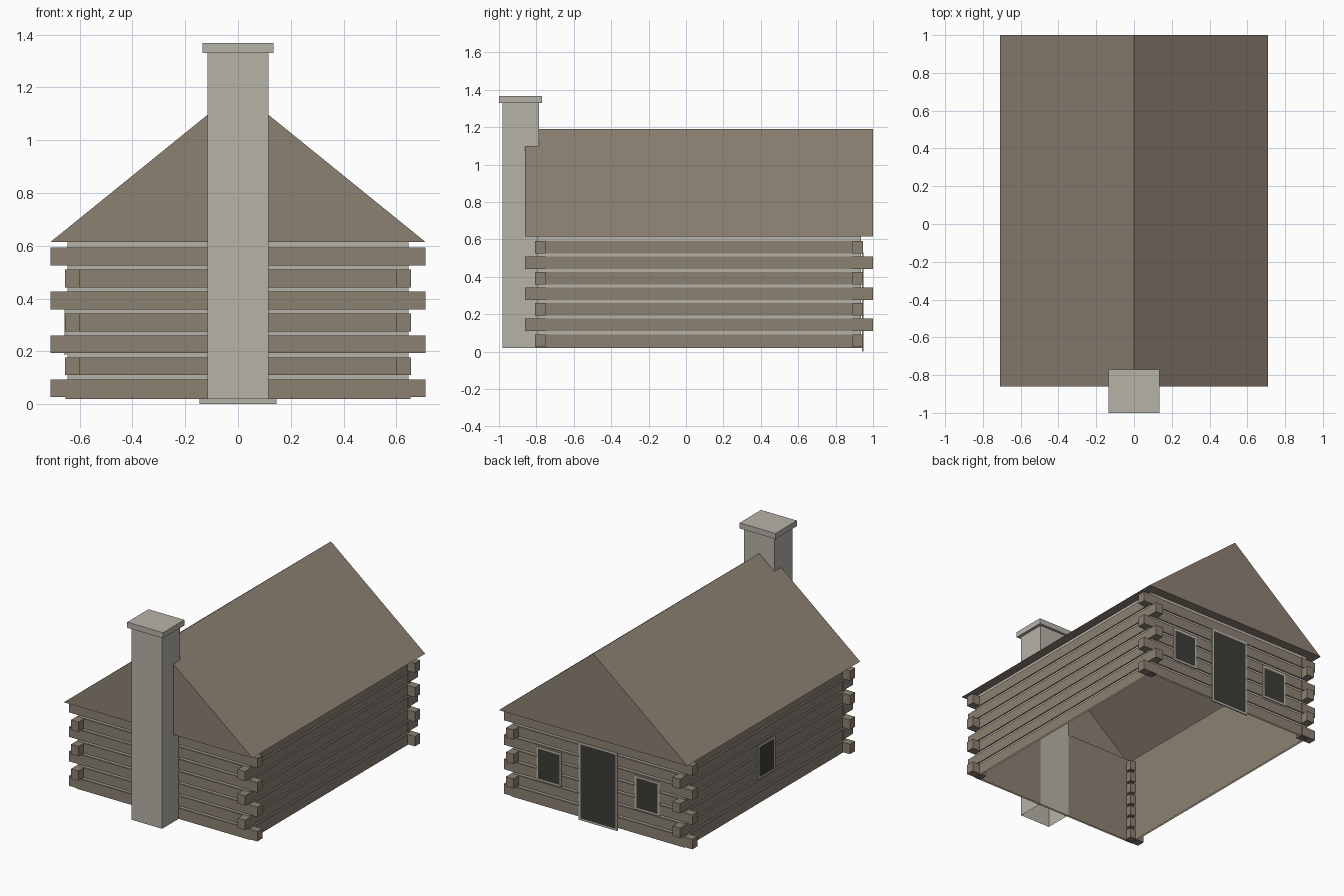
import bpy, bmesh

if "Cube" in bpy.data.objects:
    bpy.data.objects.remove(bpy.data.objects["Cube"])

YC = 0.07                      # middle of the house along its length
HX, HY = 0.646, 0.866          # half width and half length of the walls
EX, EY = 0.71, 0.93            # half width and half length of the eaves
EAVE, RIDGE = 0.615, 1.19
PITCH, LOG_H = 0.0833, 0.067   # log spacing and log height
LEVELS = 7


def material(name, r, g, b):
    m = bpy.data.materials.new(name)
    m.use_nodes = True
    m.diffuse_color = (r, g, b, 1)
    m.node_tree.nodes["Principled BSDF"].inputs["Base Color"].default_value = (r, g, b, 1)
    return m


BROWN = material("brown timber", 0.265, 0.22, 0.17)
STONE = material("pale stone", 0.47, 0.45, 0.395)
DARK = material("dark opening", 0.045, 0.046, 0.037)


def finish(name, bm, *mats):
    mesh = bpy.data.meshes.new(name)
    bm.to_mesh(mesh)
    bm.free()
    for m in mats:
        mesh.materials.append(m)
    obj = bpy.data.objects.new(name, mesh)
    bpy.context.collection.objects.link(obj)
    return obj


def add_box(bm, x0, x1, y0, y1, z0, z1):
    verts = bmesh.ops.create_cube(bm, size=1)["verts"]
    for v in verts:
        v.co = (x1 if v.co.x > 0 else x0, y1 if v.co.y > 0 else y0, z1 if v.co.z > 0 else z0)
    return verts


def loop(bm, hx, hy, z):
    return [bm.verts.new((sx * hx, YC + sy * hy, z))
            for sx, sy in ((-1, -1), (1, -1), (1, 1), (-1, 1))]


def bridge(bm, a, b, index=0):
    for i in range(4):
        j = (i + 1) % 4
        bm.faces.new((a[i], a[j], b[j], b[i])).material_index = index


# Log walls: stacked loops, logs proud of the pale filling between them
bm = bmesh.new()
profile = []
for i in range(LEVELS):
    z = 0.026 + i * PITCH
    low = 0.02 if i == 0 else z
    profile += [(0.007, low, 0), (0.007, z + LOG_H, 0), (0, z + LOG_H, 1)]
    profile.append((0, z + PITCH if i < LEVELS - 1 else EAVE, 0))
rings = [loop(bm, HX + o, HY + o, z) for o, z, _ in profile]
for a, b, p in zip(rings, rings[1:], profile):
    bridge(bm, a, b, p[2])
finish("log_walls", bm, BROWN, STONE)

# Inner lining of the walls, open at the bottom
bm = bmesh.new()
bridge(bm, loop(bm, HX - 0.005, HY - 0.005, EAVE), loop(bm, HX - 0.005, HY - 0.005, 0.02))
finish("inner_walls", bm, BROWN)

# Crossed log ends at the four corners
bm = bmesh.new()
for i in range(LEVELS):
    z = 0.026 + i * PITCH
    out_x, out_y = (EX, HY + 0.01) if i % 2 == 0 else (HX + 0.01, EY)
    for sx in (-1, 1):
        for sy in (-1, 1):
            xs = sorted((sx * 0.6, sx * out_x))
            ys = sorted((YC + sy * 0.82, YC + sy * out_y))
            add_box(bm, *xs, *ys, z, z + LOG_H)
finish("corner_log_ends", bm, BROWN)

# Roof: two slopes, two gables and the soffit around the walls
bm = bmesh.new()
eave = loop(bm, EX, EY, EAVE)
front, back = [bm.verts.new((0, YC + s * EY, RIDGE)) for s in (-1, 1)]
bm.faces.new((eave[1], eave[2], back, front))
bm.faces.new((eave[3], eave[0], front, back))
bm.faces.new((eave[0], eave[1], front))
bm.faces.new((eave[2], eave[3], back))
bridge(bm, loop(bm, HX - 0.005, HY - 0.005, EAVE), eave)
finish("gable_roof", bm, BROWN)

# Chimney shaft, open below, with a wider cap
bm = bmesh.new()
add_box(bm, -0.115, 0.115, -0.98, -0.787, 0.02, 1.335)
bm.faces.ensure_lookup_table()
bottom = min(bm.faces, key=lambda f: f.calc_center_median().z)
bmesh.ops.delete(bm, geom=[bottom], context='FACES_ONLY')
finish("chimney_shaft", bm, STONE)
bm = bmesh.new()
add_box(bm, -0.135, 0.135, -1.0, -0.77, 1.33, 1.368)
finish("chimney_cap", bm, STONE)


# Door and windows: thin framed plates with a dark inset panel
def opening(name, axis, centre, width, z0, z1):
    a, b = centre - width / 2, centre + width / 2
    bm = bmesh.new()
    if axis == 1:
        y = YC + HY + 0.004
        add_box(bm, a, b, y, y + 0.008, z0, z1)
        outward = max(bm.faces, key=lambda f: f.calc_center_median().y)
    else:
        x = -HX - 0.004
        add_box(bm, x - 0.008, x, a, b, z0, z1)
        outward = min(bm.faces, key=lambda f: f.calc_center_median().x)
    bmesh.ops.inset_region(bm, faces=[outward], thickness=0.018)
    outward.material_index = 1
    finish(name, bm, STONE, DARK)


opening("door", 1, 0, 0.29, 0, 0.53)
opening("back_window_left", 1, 0.37, 0.185, 0.185, 0.415)
opening("back_window_right", 1, -0.37, 0.185, 0.185, 0.415)
opening("side_window", 0, YC, 0.185, 0.185, 0.415)
